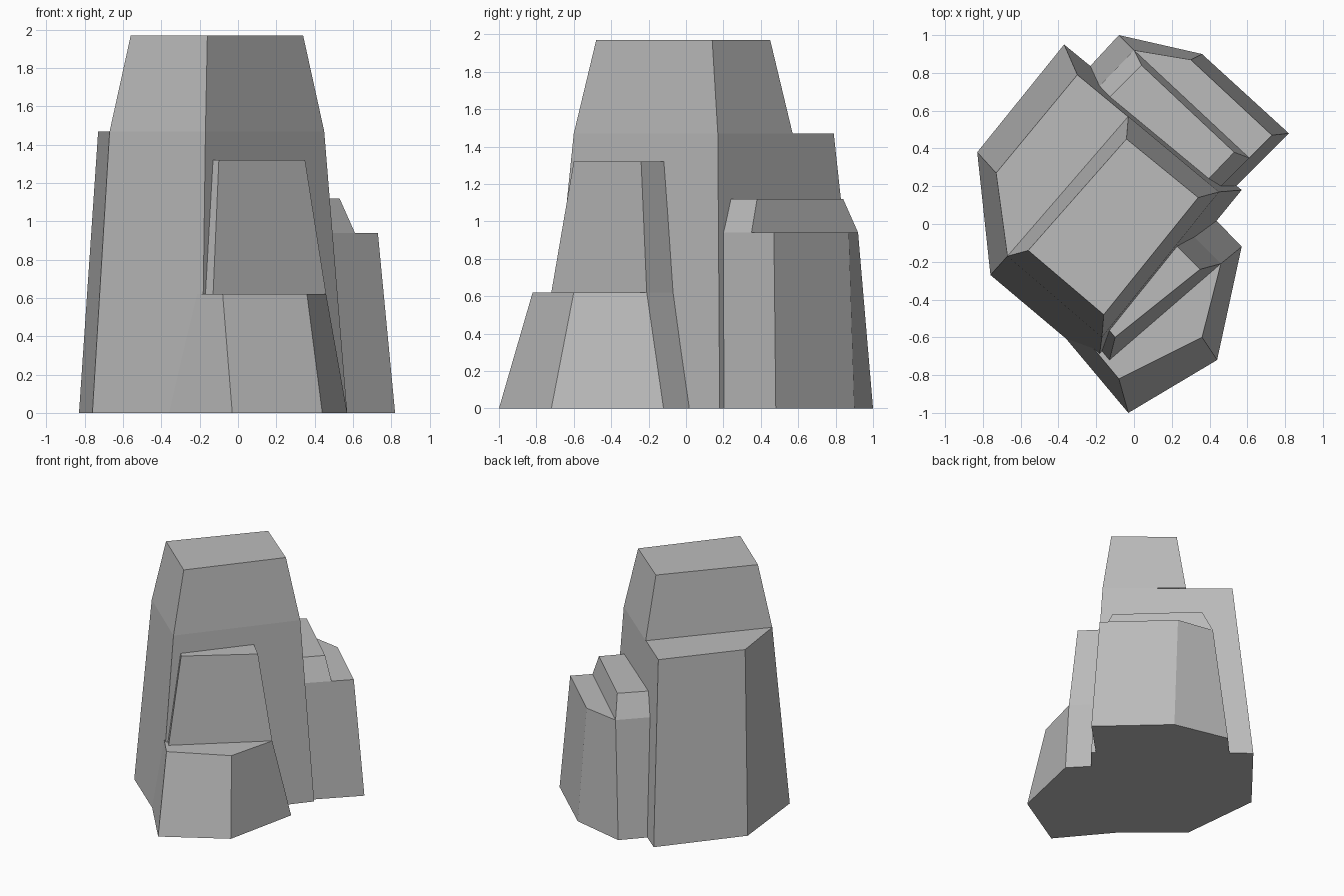
import bpy, bmesh

cube = bpy.data.objects.get("Cube")
if cube:
    bpy.data.objects.remove(cube, do_unlink=True)

GREY = (0.5, 0.5, 0.5, 1.0)
stone = bpy.data.materials.new("grey_stone")
stone.use_nodes = True
stone.diffuse_color = GREY
stone.node_tree.nodes["Principled BSDF"].inputs["Base Color"].default_value = GREY


def rock(name, z0, bottom, z1, top):
    """Tapered flat-sided slab between two matching outlines."""
    bm = bmesh.new()
    low = [bm.verts.new((x, y, z0)) for x, y in bottom]
    high = [bm.verts.new((x, y, z1)) for x, y in top]
    n = len(low)
    bm.faces.new(high)
    if z0 == 0:
        bm.faces.new(low[::-1])
    for i in range(n):
        j = (i + 1) % n
        bm.faces.new((low[i], low[j], high[j], high[i]))
    # every outline runs the same way round; turn the faces outward
    area = sum(a[0] * b[1] - b[0] * a[1] for a, b in zip(top, top[1:] + top[:1]))
    if area < 0:
        bmesh.ops.reverse_faces(bm, faces=bm.faces[:])
    mesh = bpy.data.meshes.new(name)
    bm.to_mesh(mesh)
    bm.free()
    mesh.materials.append(stone)
    obj = bpy.data.objects.new(name, mesh)
    bpy.context.collection.objects.link(obj)


# Tall main rock: wide lower tier and narrower peak
rock("main_rock", 0,
     [(-.83, .38), (-.76, -.27), (-.19, -.75), (.57, .18), (-.37, .95)], 1.47,
     [(-.73, .27), (-.67, -.17), (-.17, -.6), (.45, .17), (-.3, .79)])
rock("main_peak", 1.47,
     [(-.67, -.17), (-.17, -.6), (.45, .17), (-.03, .57)], 1.97,
     [(-.56, -.14), (-.16, -.48), (.34, .14), (-.04, .45)])

# Front rock: low step and the shelf above it
rock("front_step", 0,
     [(-.03, -1), (.44, -.72), (.57, -.12), (.3, .16), (-.5, -.44)], .62,
     [(-.08, -.82), (.36, -.6), (.46, -.21), (.2, .05), (-.43, -.4)])
rock("front_shelf", .62,
     [(-.13, -.72), (.46, -.21), (.2, .05), (-.33, -.48)], 1.32,
     [(-.1, -.6), (.35, -.24), (.1, .01), (-.3, -.36)])

# Back rock: wide step and the sloped ridge against the main rock
rock("back_step", 0,
     [(-.08, 1), (-.33, .73), (.52, .18), (.82, .48), (.36, .9)], .94,
     [(0, .92), (-.25, .66), (.4, .14), (.73, .47), (.3, .87)])
rock("back_ridge", .94,
     [(0, .92), (-.25, .66), (.4, .14), (.61, .35)], 1.12,
     [(.04, .84), (-.2, .6), (.3, .14), (.53, .38)])
